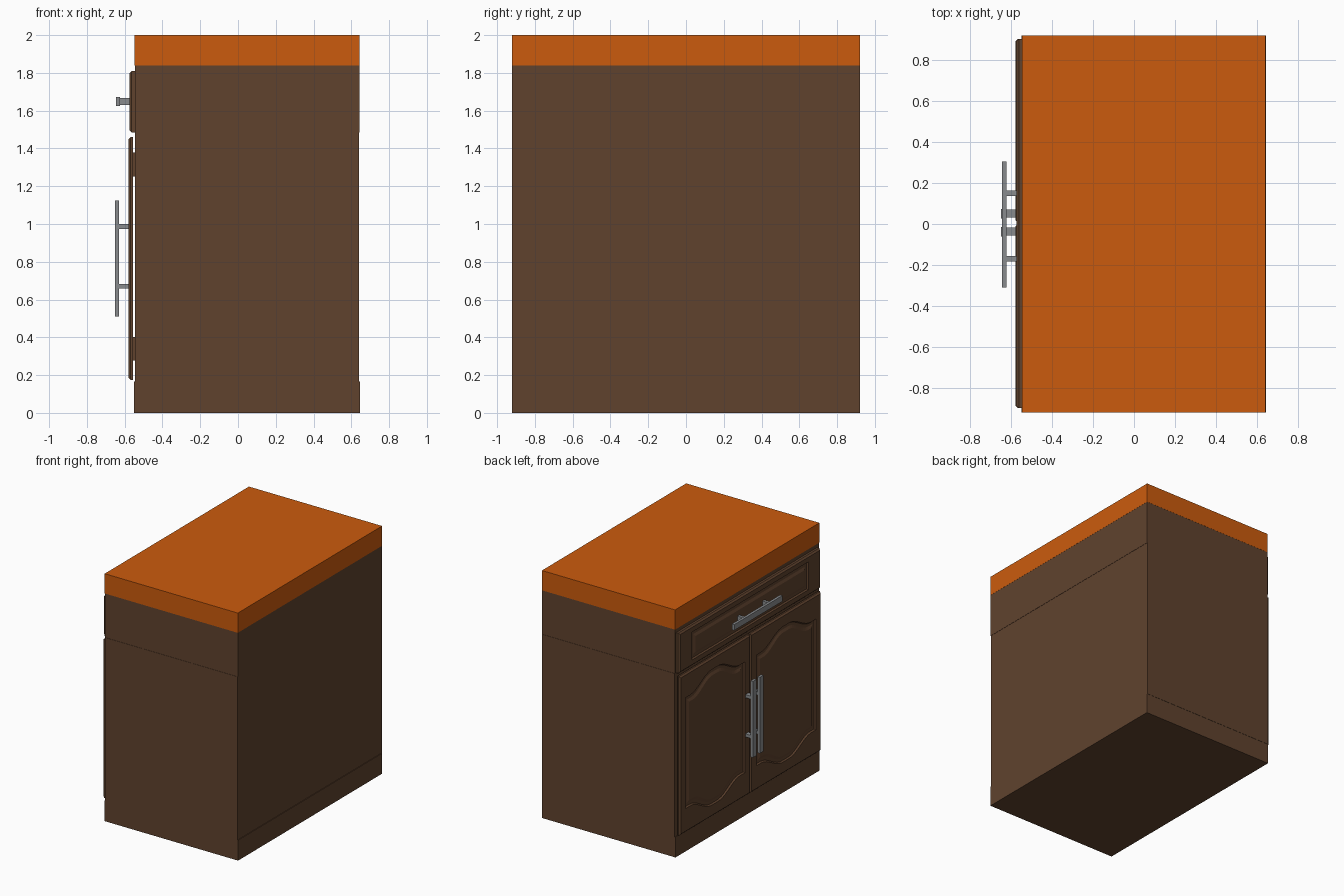
import bpy, bmesh

if "Cube" in bpy.data.objects:
    bpy.data.objects.remove(bpy.data.objects["Cube"])


def material(name, rgb):
    m = bpy.data.materials.new(name)
    m.diffuse_color = (*rgb, 1)
    m.use_nodes = True
    m.node_tree.nodes["Principled BSDF"].inputs["Base Color"].default_value = m.diffuse_color
    return m


BROWN = material("dark_wood", (0.115, 0.055, 0.027))
ORANGE = material("orange_top", (0.60, 0.105, 0.004))
GREY = material("grey_metal", (0.25, 0.26, 0.27))


def finish(bm, name, mat):
    bmesh.ops.recalc_face_normals(bm, faces=bm.faces[:])
    me = bpy.data.meshes.new(name)
    bm.to_mesh(me)
    bm.free()
    me.materials.append(mat)
    ob = bpy.data.objects.new(name, me)
    bpy.context.collection.objects.link(ob)
    return ob


def box(name, mat, x, y, z):
    bm = bmesh.new()
    bmesh.ops.create_cube(bm, size=1)
    for v in bm.verts:
        for i, (a, b) in enumerate((x, y, z)):
            v.co[i] = a + (v.co[i] + 0.5) * (b - a)
    return finish(bm, name, mat)


N = 24  # samples across the arched panel edge


def arch(t):
    # flat shoulders with a smooth rise to the middle
    s = min(max((min(t, 1 - t) - 0.08) / 0.36, 0), 1)
    return s * s * (3 - 2 * s)


def panel_front(name, back, front, y, z, my, mz, rise):
    """Chamfered slab with a grooved raised panel, made from nested rings."""
    c = 0.012
    # x position, y inset, z inset, arch height
    levels = [(back, 0, 0, 0), (front + c, 0, 0, 0), (front, c, c, 0),
              (front, my, mz, rise),
              (front + 0.011, my + 0.008, mz + 0.008, rise),
              (front + 0.011, my + 0.03, mz + 0.03, rise),
              (front + 0.002, my + 0.05, mz + 0.05, rise)]
    bm = bmesh.new()
    rings = []
    for x, iy, iz, h in levels:
        top, bot = [], []
        for i in range(N + 1):
            t = i / N
            yy = y[0] + iy + t * (y[1] - y[0] - 2 * iy)
            top.append(bm.verts.new((x, yy, z[1] - iz + h * arch(t))))
            bot.append(bm.verts.new((x, yy, z[0] + iz - h * arch(t))))
        rings.append((top, bot))
    for (t0, b0), (t1, b1) in zip(rings, rings[1:]):
        r0, r1 = t0 + b0[::-1], t1 + b1[::-1]
        for i in range(len(r0)):
            j = (i + 1) % len(r0)
            bm.faces.new((r0[i], r0[j], r1[j], r1[i]))
    for top, bot in (rings[0], rings[-1]):
        for i in range(N):
            bm.faces.new((top[i], top[i + 1], bot[i + 1], bot[i]))
    return finish(bm, name, BROWN)


# carcass
box("plinth", BROWN, (-0.55, 0.645), (-0.92, 0.92), (0, 0.165))
box("cupboard_body", BROWN, (-0.545, 0.64), (-0.922, 0.922), (0.165, 1.485))
box("drawer_case", BROWN, (-0.545, 0.642), (-0.92, 0.92), (1.485, 1.84))
box("worktop", ORANGE, (-0.547, 0.643), (-0.921, 0.921), (1.84, 2.0))

# drawer front and its handle
panel_front("drawer_front", -0.545, -0.575, (-0.9, 0.905), (1.485, 1.81), 0.16, 0.05, 0)
box("drawer_handle_bar", GREY, (-0.645, -0.624), (-0.31, 0.305), (1.625, 1.672))
for k, yc in enumerate((-0.17, 0.15)):
    box(f"drawer_handle_post_{k}", GREY, (-0.626, -0.572),
        (yc - 0.0125, yc + 0.0125), (1.63, 1.667))

# pair of doors with hinges and handles
for side, s in (("left", 1), ("right", -1)):
    yr = sorted((0.004 + s * 0.003, 0.002 + s * 0.902))
    panel_front(f"{side}_door", -0.555, -0.58, yr, (0.175, 1.46), 0.07, 0.195, 0.1)
    for k, zc in enumerate((0.34, 1.315)):
        yh = sorted((s * 0.82, s * 0.89))
        box(f"{side}_hinge_{k}", BROWN, (-0.556, -0.544), yh, (zc - 0.063, zc + 0.063))
    yc = 0.007 + s * 0.044
    box(f"{side}_door_handle_bar", GREY, (-0.65, -0.629),
        (yc - 0.023, yc + 0.023), (0.51, 1.125))
    for k, zc in enumerate((0.67, 0.987)):
        box(f"{side}_door_handle_post_{k}", GREY, (-0.63, -0.577),
            (yc - 0.019, yc + 0.019), (zc - 0.0125, zc + 0.0125))
